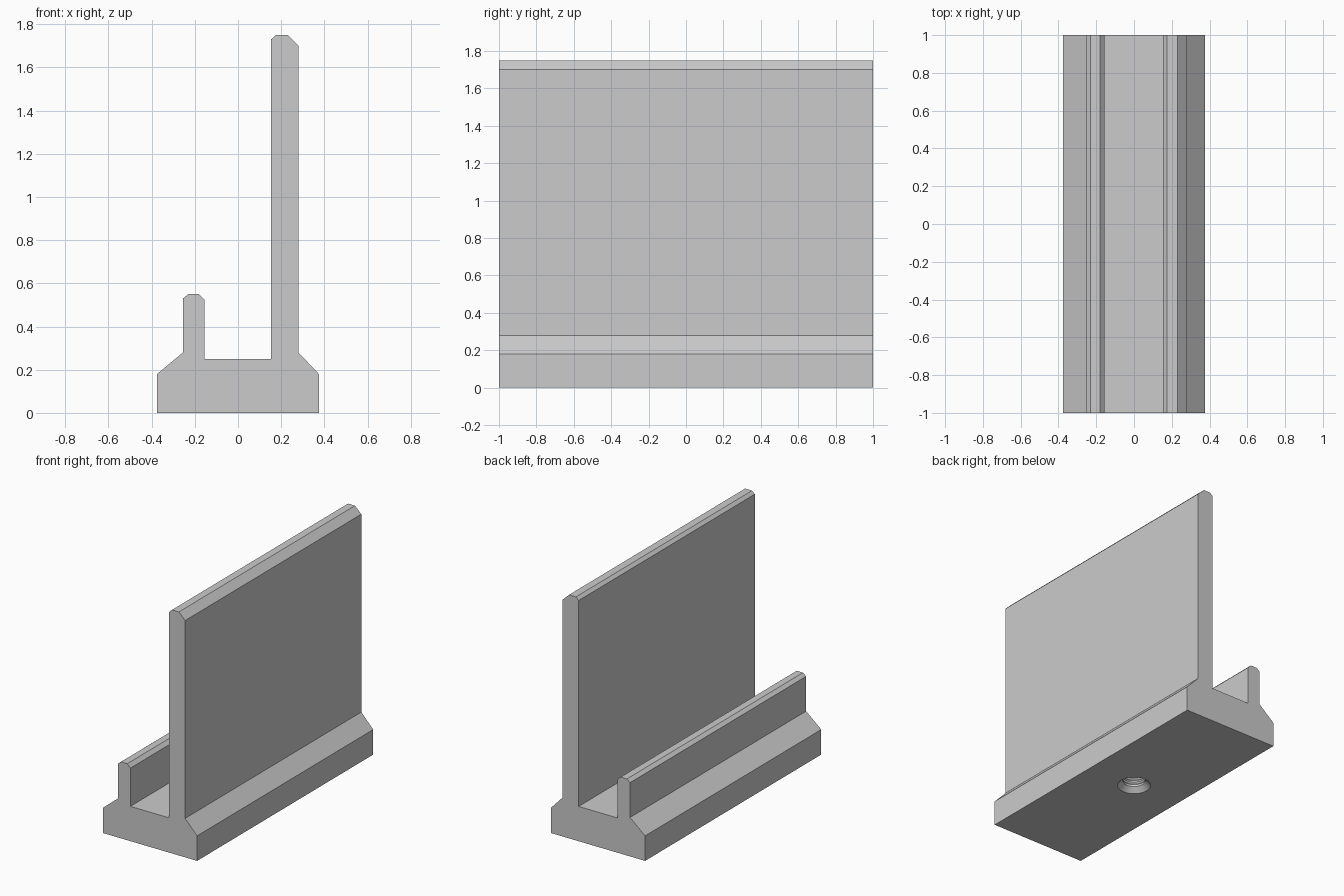
import bpy
import bmesh
from math import pi
from mathutils import Vector

default_cube = bpy.data.objects.get("Cube")
if default_cube:
    bpy.data.objects.remove(default_cube, do_unlink=True)

# One plain grey for the whole part
grey = bpy.data.materials.new("plain_grey")
grey.use_nodes = True
colour = (0.6, 0.6, 0.6, 1)
grey.diffuse_color = colour
grey.node_tree.nodes["Principled BSDF"].inputs["Base Color"].default_value = colour


def make_object(name, bm):
    bmesh.ops.recalc_face_normals(bm, faces=bm.faces)
    mesh = bpy.data.meshes.new(name)
    bm.to_mesh(mesh)
    bm.free()
    mesh.materials.append(grey)
    obj = bpy.data.objects.new(name, mesh)
    bpy.context.collection.objects.link(obj)
    return obj


def extrude_profile(name, points, length):
    """Sweep an x-z outline along y, centred on the origin."""
    bm = bmesh.new()
    face = bm.faces.new([bm.verts.new((x, -length / 2, z)) for x, z in points])
    moved = bmesh.ops.extrude_face_region(bm, geom=[face], use_keep_orig=True)["geom"]
    bmesh.ops.translate(bm, vec=Vector((0, length, 0)),
                        verts=[v for v in moved if isinstance(v, bmesh.types.BMVert)])
    return make_object(name, bm)


def lathe(name, points, steps):
    """Spin a radius-z profile that starts and ends on the z axis."""
    bm = bmesh.new()
    verts = [bm.verts.new((r, 0, z)) for r, z in points]
    edges = [bm.edges.new(pair) for pair in zip(verts, verts[1:])]
    bmesh.ops.spin(bm, geom=verts + edges, axis=(0, 0, 1), cent=(0, 0, 0),
                   angle=2 * pi, steps=steps)
    bmesh.ops.remove_doubles(bm, verts=bm.verts, dist=1e-4)
    return make_object(name, bm)


# Base with sloped shoulders, low lip and tall wall in one outline
outline = [
    (-0.375, 0), (-0.375, 0.18), (-0.255, 0.28),                     # left shoulder
    (-0.255, 0.53), (-0.23, 0.55), (-0.18, 0.55), (-0.155, 0.525),   # low lip
    (-0.155, 0.25), (0.153, 0.25),                                   # channel floor
    (0.153, 1.73), (0.175, 1.75), (0.23, 1.75), (0.28, 1.702),       # tall wall
    (0.28, 0.28), (0.375, 0.18), (0.375, 0),                         # right shoulder
]
holder = extrude_profile("slotted_holder", outline, 2)

# Countersunk blind screw hole with a few thread grooves
hole = [(0, -0.03), (0.11, -0.03), (0.11, 0), (0.075, 0.035)]
for i in range(3):
    z = 0.05 + i * 0.03
    hole += [(0.075, z), (0.085, z + 0.01), (0.075, z + 0.02)]
hole += [(0.075, 0.15), (0, 0.15)]
cutter = lathe("hole_cutter", hole, 32)
cutter.hide_render = True

cut = holder.modifiers.new("screw_hole", 'BOOLEAN')
cut.operation = 'DIFFERENCE'
cut.solver = 'EXACT'
cut.object = cutter
bpy.context.view_layer.objects.active = holder
bpy.ops.object.modifier_apply(modifier=cut.name)
bpy.data.objects.remove(cutter, do_unlink=True)

# Smooth the hole, keep every straight edge sharp
holder.select_set(True)
bpy.ops.object.shade_smooth_by_angle(angle=pi / 9)
